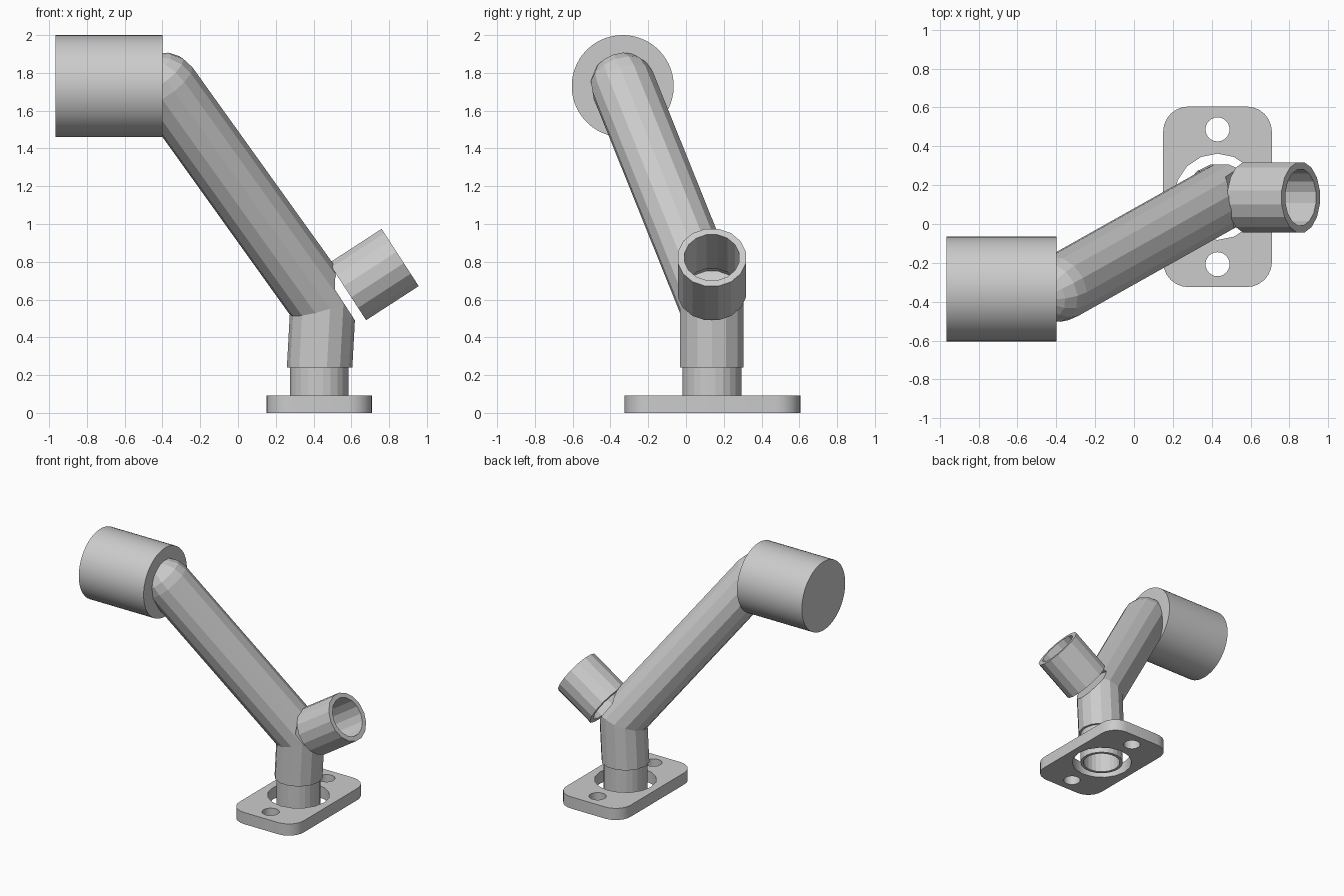
import bpy, bmesh
from math import sin, cos, pi
from mathutils import Vector as V

if "Cube" in bpy.data.objects:
    bpy.data.objects.remove(bpy.data.objects["Cube"])


def ring(center, axis, radius, sides):
    """Circle of points around an axis; the facing side stays towards -y."""
    axis = axis.normalized()
    ref = V((0, 1, 0))
    u = (ref - axis * ref.dot(axis)).normalized()
    w = axis.cross(u)
    return [center + (u * cos(a) + w * sin(a)) * radius
            for a in (2 * pi * (i + 0.5) / sides for i in range(sides))]


def project(points, direction, origin, normal):
    """Slide a ring along a direction onto a mitre plane."""
    return [p + direction * ((origin - p).dot(normal) / direction.dot(normal)) for p in points]


def loft(name, rings, closed=False, caps=True):
    bm = bmesh.new()
    loops = [[bm.verts.new(p) for p in r] for r in rings]
    n = len(loops[0])
    pairs = list(zip(loops, loops[1:])) + ([(loops[-1], loops[0])] if closed else [])
    for a, b in pairs:
        for i in range(n):
            j = (i + 1) % n
            bm.faces.new((a[i], a[j], b[j], b[i]))
    if caps and not closed:
        bm.faces.new(loops[0][::-1])
        bm.faces.new(loops[-1])
    bmesh.ops.recalc_face_normals(bm, faces=bm.faces)
    mesh = bpy.data.meshes.new(name)
    bm.to_mesh(mesh)
    bm.free()
    obj = bpy.data.objects.new(name, mesh)
    bpy.context.collection.objects.link(obj)
    return obj


def tube(name, a, b, outer, inner, sides):
    d = b - a
    return loft(name, [ring(a, d, outer, sides), ring(b, d, outer, sides),
                       ring(b, d, inner, sides), ring(a, d, inner, sides)], closed=True)


# Base flange: rounded plate outline with a centre bore and two bolt holes
cx, cy = 0.43, 0.14


def circle(x, y, r, n):
    return [(x + r * cos(2 * pi * i / n), y + r * sin(2 * pi * i / n)) for i in range(n)]


outline = []
for k, (sx, sy) in enumerate(((1, 1), (-1, 1), (-1, -1), (1, -1))):
    for i in range(7):
        a = (k + i / 6) * pi / 2
        outline.append((cx + sx * 0.15 + 0.13 * cos(a), cy + sy * 0.335 + 0.13 * sin(a)))
curve = bpy.data.curves.new("base_flange", 'CURVE')
curve.dimensions = '2D'
curve.fill_mode = 'BOTH'
curve.extrude = 0.046
for pts in (outline, circle(cx, cy, 0.222, 16),
            circle(cx, cy + 0.347, 0.062, 24), circle(cx, cy - 0.347, 0.062, 24)):
    s = curve.splines.new('POLY')
    s.points.add(len(pts) - 1)
    for p, (x, y) in zip(s.points, pts):
        p.co = (x, y, 0, 1)
    s.use_cyclic_u = True
flange = bpy.data.objects.new("base_flange", curve)
flange.location.z = 0.046
bpy.context.collection.objects.link(flange)
bpy.context.view_layer.objects.active = flange
flange.select_set(True)
bpy.ops.object.convert(target='MESH')

# Neck standing in the flange bore
tube("neck", V((cx, 0.137, 0)), V((cx, 0.137, 0.245)), 0.157, 0.135, 24)

# Bent arm: short leaning riser, mitred into the long arm with a domed end
foot, knee, top = V((0.432, 0.137, 0.24)), V((0.45, 0.137, 0.57)), V((-0.385, -0.332, 1.735))
d1, d2 = (knee - foot).normalized(), (top - knee).normalized()
R, N = 0.173, 14
base = project(ring(foot, d1, R, N), d1, foot, V((0, 0, 1)))
mitre = project(base, d1, knee, (d1 + d2).normalized())
end = project(mitre, d2, top, d2)
dome = [[top + (p - top) * cos(t) + d2 * R * sin(t) for p in end]
        for t in (0.4, 0.8, 1.2, 1.5)]
arm = loft("bent_arm", [base, mitre, end] + dome)

# Branch socket: open tube set just off the elbow
bd = V((0.84, 0, 0.545)).normalized()
b0 = V((0.58, 0.137, 0.642))
tube("branch_socket", b0, b0 + bd * 0.332, 0.184, 0.147, 16)

# Seat for the branch cut out of the elbow
cut_start = b0 - bd * 0.05
cutter = loft("seat_cutter", [ring(cut_start, bd, 0.165, 16),
                              ring(cut_start + bd * 0.3, bd, 0.165, 16)])
cutter.hide_render = True
mod = arm.modifiers.new("seat", 'BOOLEAN')
mod.operation = 'DIFFERENCE'
mod.solver = 'EXACT'
mod.object = cutter
bpy.context.view_layer.objects.active = arm
bpy.ops.object.modifier_apply(modifier="seat")
bpy.data.objects.remove(cutter)

# Large end cylinder
head = loft("end_cylinder", [ring(V((x, -0.335, 1.73)), V((1, 0, 0)), 0.27, 64)
                             for x in (-0.965, -0.4)])
bpy.ops.object.select_all(action='DESELECT')
bpy.context.view_layer.objects.active = head
head.select_set(True)
bpy.ops.object.shade_smooth_by_angle()
